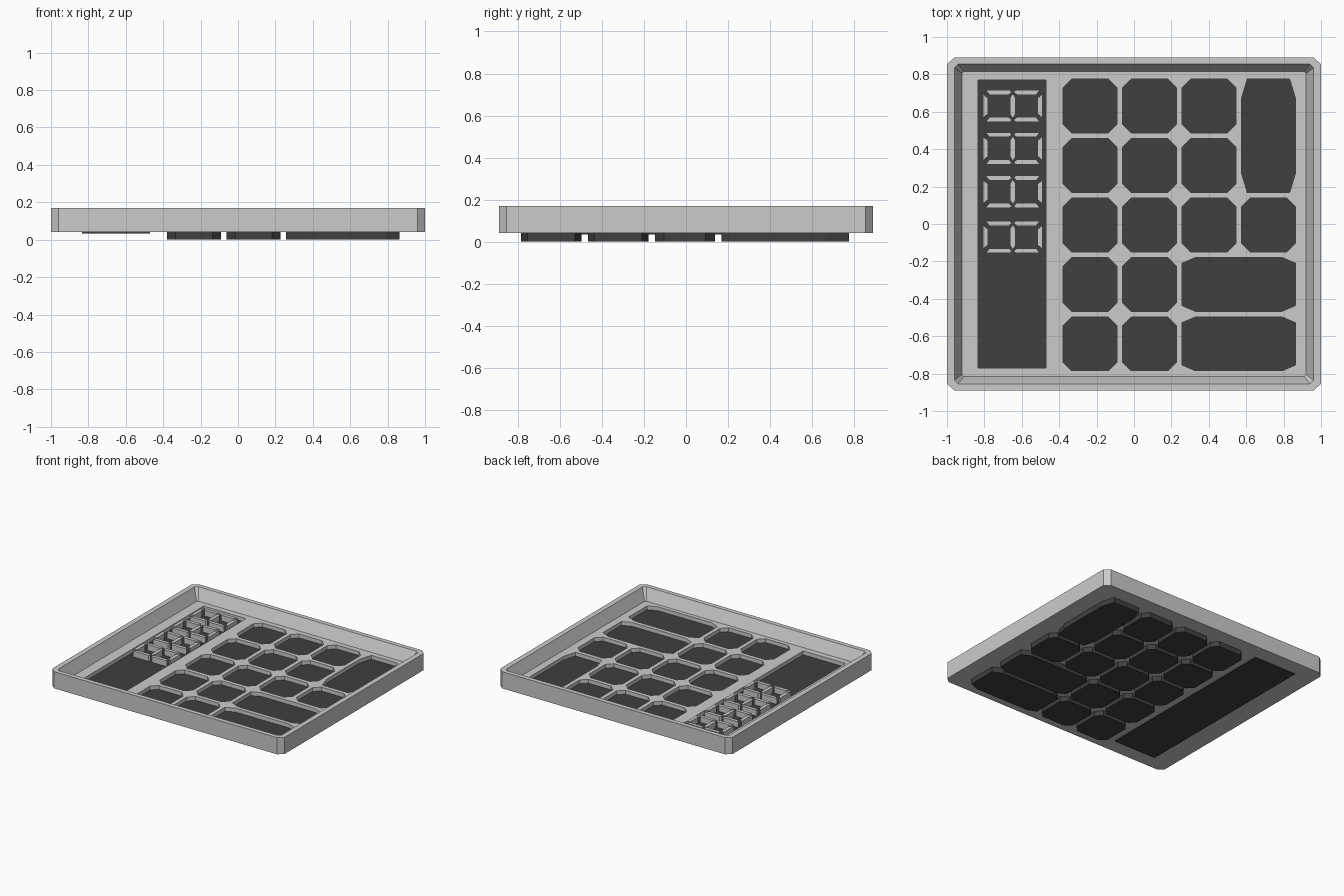
import bpy, bmesh

if "Cube" in bpy.data.objects:
    bpy.data.objects.remove(bpy.data.objects["Cube"])

dark = bpy.data.materials.new("dark_plastic")
dark.diffuse_color = (0.05, 0.05, 0.05, 1)
dark.use_nodes = True
dark.node_tree.nodes["Principled BSDF"].inputs["Base Color"].default_value = dark.diffuse_color


def make_object(name, bm, mat=None):
    bmesh.ops.recalc_face_normals(bm, faces=bm.faces)
    mesh = bpy.data.meshes.new(name)
    bm.to_mesh(mesh)
    bm.free()
    obj = bpy.data.objects.new(name, mesh)
    bpy.context.collection.objects.link(obj)
    if mat:
        mesh.materials.append(mat)
    return obj


def octagon(cx, cy, hx, hy, ax, ay):
    """Rectangle outline with cut corners."""
    return [(cx + x, cy + y) for x, y in (
        (-hx + ax, -hy), (hx - ax, -hy), (hx, -hy + ay), (hx, hy - ay),
        (hx - ax, hy), (-hx + ax, hy), (-hx, hy - ay), (-hx, -hy + ay))]


def loft(bm, rings):
    """Skin a stack of (outline, z) rings and cap both ends."""
    loops = [[bm.verts.new((x, y, z)) for x, y in pts] for pts, z in rings]
    for a, b in zip(loops, loops[1:]):
        n = len(a)
        for i in range(n):
            bm.faces.new((a[i], a[(i + 1) % n], b[(i + 1) % n], b[i]))
    bm.faces.new(loops[0][::-1])
    bm.faces.new(loops[-1])


def prism(bm, pts, z0, z1):
    loft(bm, [(pts, z0), (pts, z1)])


# Tray-shaped half shell with sloping inner walls
bm = bmesh.new()
loft(bm, [
    (octagon(0, 0, 1.0, 0.89, 0.04, 0.035), 0.04),
    (octagon(0, 0, 1.0, 0.89, 0.04, 0.035), 0.17),
    (octagon(0, 0, 0.96, 0.855, 0.02, 0.02), 0.17),
    (octagon(0, 0, 0.92, 0.815, 0.01, 0.01), 0.08)])
case = make_object("case_shell", bm)

# Key layout on a 4 x 5 grid, with wide and tall keys
step, size = 0.318, 0.287
xs = [-0.235 + step * i for i in range(4)]
ys = [0.631 - step * i for i in range(5)]
layout = [(c, r, 1, 1) for c in range(3) for r in range(3)]
layout += [(c, r, 1, 1) for c in range(2) for r in (3, 4)]
layout += [(3, 2, 1, 1), (3, 0, 1, 2), (2, 3, 2, 1), (2, 4, 2, 1)]

keys = []
for c, r, w, h in layout:
    cx = xs[c] + step * (w - 1) / 2
    cy = ys[r] - step * (h - 1) / 2
    hx = (size + step * (w - 1)) / 2
    hy = (size + step * (h - 1)) / 2
    ax = 0.07 if w > 1 else 0.03 if h > 1 else 0.045
    ay = 0.10 if h > 1 else 0.03 if w > 1 else 0.045
    keys.append(octagon(cx, cy, hx, hy, ax, ay))

screen_pts = [(-0.835, -0.77), (-0.47, -0.77), (-0.47, 0.77), (-0.835, 0.77)]

# Openings through the floor for keys and screen
bm = bmesh.new()
for pts in keys + [screen_pts]:
    prism(bm, pts, 0.0, 0.12)
cutter = make_object("opening_cutter", bm)
cutter.hide_render = True
mod = case.modifiers.new("openings", 'BOOLEAN')
mod.operation = 'DIFFERENCE'
mod.solver = 'EXACT'
mod.object = cutter
bpy.context.view_layer.objects.active = case
bpy.ops.object.modifier_apply(modifier=mod.name)
bpy.data.objects.remove(cutter)

# Keys
for i, pts in enumerate(keys):
    bm = bmesh.new()
    prism(bm, pts, 0.0, 0.05)
    make_object(f"key_{i + 1}", bm, dark)

# Screen
bm = bmesh.new()
prism(bm, screen_pts, 0.034, 0.05)
make_object("screen", bm, dark)

# Display segments: two outer trapezoid loops and a middle bar per digit
end_bar = [(-0.16, -0.065), (-0.16, 0.065), (-0.133, 0.042), (-0.133, -0.042)]
side_bar = [(-0.145, 0.086), (-0.015, 0.086), (-0.005, 0.074),
            (-0.022, 0.060), (-0.125, 0.060)]
mid_bar = [(0, -0.067), (0.014, -0.045), (0.014, 0.045),
           (0, 0.067), (-0.014, 0.045), (-0.014, -0.045)]
for i, cy in enumerate((0.631, 0.404, 0.172, -0.07)):
    bm = bmesh.new()
    shapes = [mid_bar]
    for sx in (-1, 1):
        shapes.append([(sx * x, y) for x, y in end_bar])
        for sy in (-1, 1):
            shapes.append([(sx * x, sy * y) for x, y in side_bar])
    for pts in shapes:
        prism(bm, [(x - 0.648, y + cy) for x, y in pts], 0.045, 0.095)
    make_object(f"display_segments_{i + 1}", bm)
